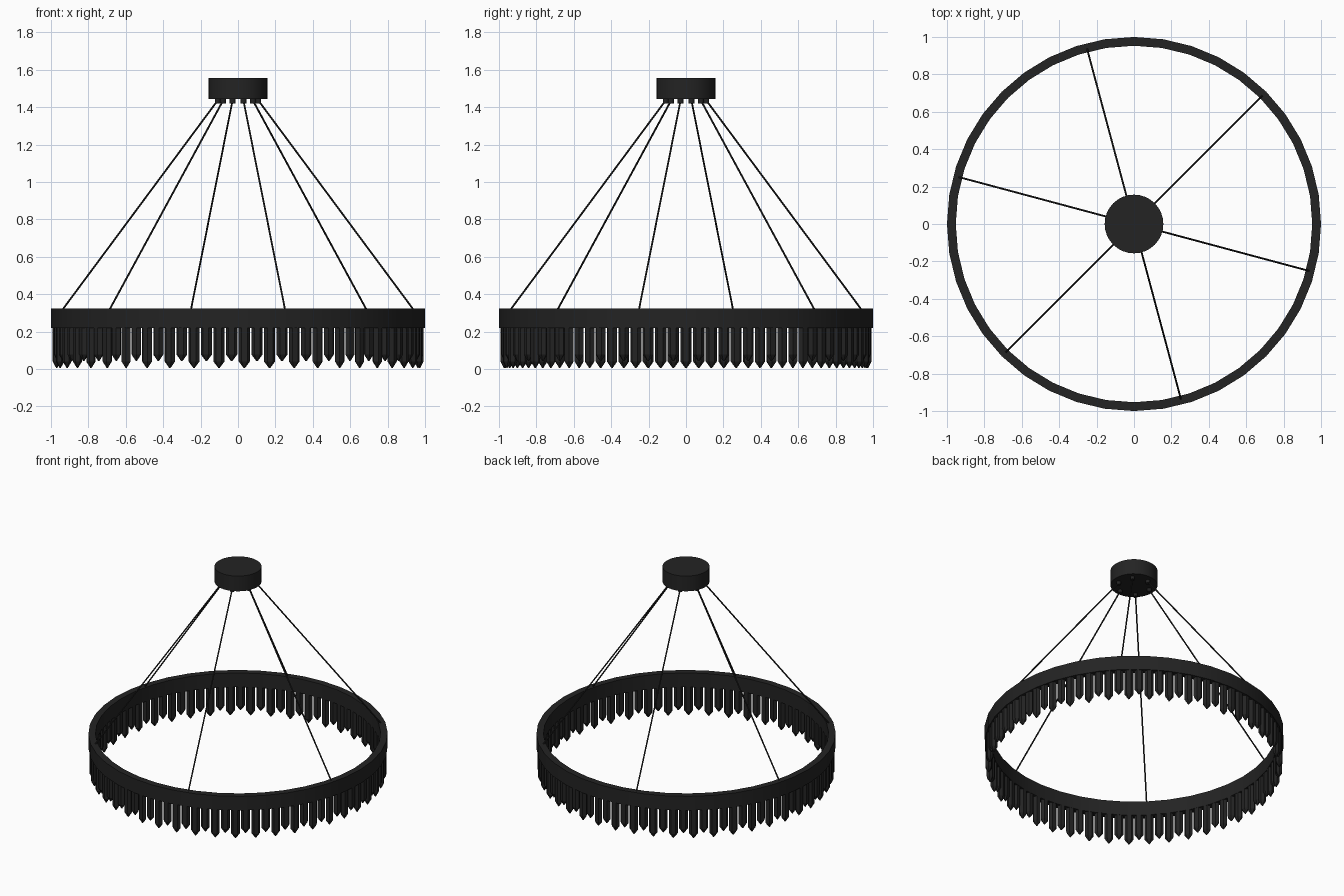
import bpy, bmesh, math
from mathutils import Vector, Matrix

if "Cube" in bpy.data.objects:
    bpy.data.objects.remove(bpy.data.objects["Cube"])

mat = bpy.data.materials.new("matte black")
mat.diffuse_color = (0.017, 0.017, 0.017, 1)
mat.use_nodes = True
mat.node_tree.nodes["Principled BSDF"].inputs["Base Color"].default_value = mat.diffuse_color


def finish(name, bm, smooth=None):
    bmesh.ops.recalc_face_normals(bm, faces=bm.faces[:])
    me = bpy.data.meshes.new(name)
    bm.to_mesh(me)
    bm.free()
    ob = bpy.data.objects.new(name, me)
    bpy.context.collection.objects.link(ob)
    me.materials.append(mat)
    if smooth:
        bpy.ops.object.select_all(action='DESELECT')
        ob.select_set(True)
        bpy.context.view_layer.objects.active = ob
        bpy.ops.object.shade_smooth_by_angle(angle=math.radians(smooth))
    return ob


def loft(bm, loops, closed=False):
    n = len(loops[0])
    pairs = list(zip(loops, loops[1:])) + ([(loops[-1], loops[0])] if closed else [])
    for a, b in pairs:
        for i in range(n):
            bm.faces.new((a[i], a[(i + 1) % n], b[(i + 1) % n], b[i]))


def circle(bm, r, z, n):
    return [bm.verts.new((r * math.cos(math.tau * i / n), r * math.sin(math.tau * i / n), z))
            for i in range(n)]


def rod(bm, a, b, r, n=8):
    d = b - a
    m = Matrix.Translation((a + b) / 2) @ d.to_track_quat('Z', 'Y').to_matrix().to_4x4()
    bmesh.ops.create_cone(bm, cap_ends=True, segments=n, radius1=r, radius2=r,
                          depth=d.length, matrix=m)


# Ring band: rectangular section around 40 sides
bm = bmesh.new()
loft(bm, [circle(bm, r, z, 40) for r, z in
          ((1.0, 0.22), (1.0, 0.324), (0.953, 0.324), (0.953, 0.22))], closed=True)
finish("ring_band", bm, 30)

# Ceiling canopy
bm = bmesh.new()
rod(bm, Vector((0, 0, 1.443)), Vector((0, 0, 1.555)), 0.157, 32)
finish("ceiling_canopy", bm, 30)

# Suspension wires with small ferrules under the canopy
wires, nubs = bmesh.new(), bmesh.new()
for k in range(6):
    a = math.radians(45 + 60 * k)
    u = Vector((math.cos(a), math.sin(a), 0))
    rod(wires, u * 0.973 + Vector((0, 0, 0.315)), u * 0.113 + Vector((0, 0, 1.435)), 0.005)
    rod(nubs, u * 0.113 + Vector((0, 0, 1.42)), u * 0.113 + Vector((0, 0, 1.445)), 0.015, 12)
finish("suspension_wires", wires, 40)
finish("wire_ferrules", nubs, 40)

# Hanging drops: 90 pointed hexagonal prisms, alternating long and short
bm = bmesh.new()
for k in range(90):
    a = math.tau * k / 90
    rot = Matrix.Rotation(a, 4, 'Z') @ Matrix.Translation((0.972, 0, 0))
    z0 = 0.005 if k % 2 == 0 else 0.042
    loops = []
    for z, s in ((0.225, 1), (z0 + 0.035, 1), (z0, 0.12)):
        loops.append([bm.verts.new(rot @ Vector((0.023 * s * math.sin(math.tau * i / 6),
                                                 0.03 * s * math.cos(math.tau * i / 6), z)))
                      for i in range(6)])
    loft(bm, loops)
    bm.faces.new(loops[0])
    bm.faces.new(loops[-1])
finish("hanging_drops", bm)
